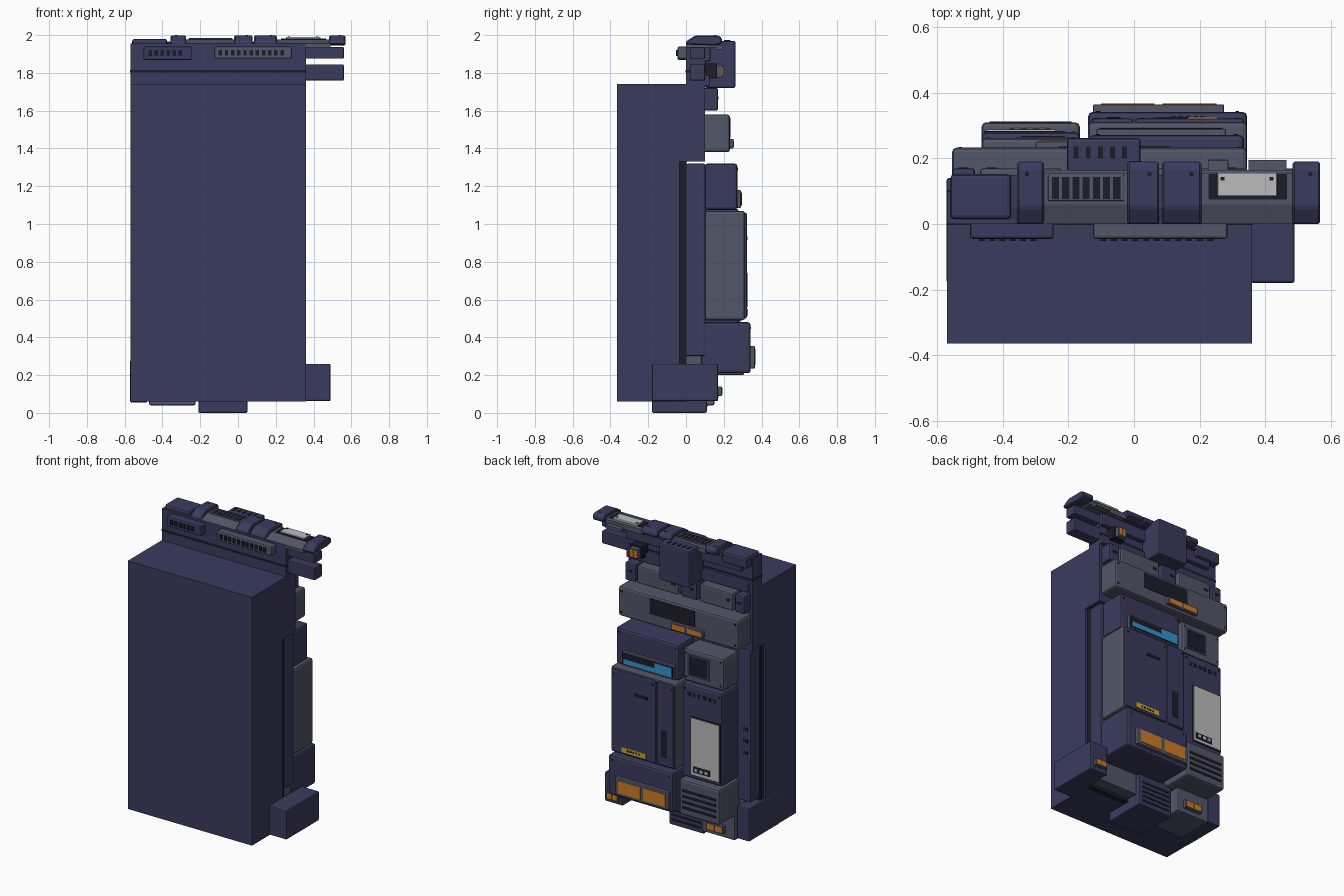
import bpy, bmesh, math
from mathutils import Vector

def material(name, rgb):
    m = bpy.data.materials.new(name)
    m.diffuse_color = (*rgb, 1)
    return m

NAVY = material("navy", (.042, .044, .11))
GREY = material("grey", (.085, .092, .135))
DARK = material("dark", (.012, .012, .022))
ORANGE = material("orange", (.62, .2, .02))
BLUE = material("blue", (.03, .3, .58))
WHITE = material("white", (.5, .5, .5))
YELLOW = material("yellow", (.65, .36, .03))

def finish(name, bm, mat):
    bmesh.ops.recalc_face_normals(bm, faces=bm.faces)
    me = bpy.data.meshes.new(name)
    bm.to_mesh(me)
    bm.free()
    me.materials.append(mat)
    ob = bpy.data.objects.new(name, me)
    bpy.context.collection.objects.link(ob)
    return ob

def box(name, x, y, z, mat=NAVY, bev=0.0):
    bm = bmesh.new()
    bmesh.ops.create_cube(bm, size=1)
    for v in bm.verts:
        v.co = Vector([(a + b) / 2 + c * abs(b - a) for (a, b), c in zip((x, y, z), v.co)])
    if bev:
        bmesh.ops.bevel(bm, geom=bm.edges[:], offset=bev, segments=2, profile=.5, affect='EDGES')
    return finish(name, bm, mat)

def prism(name, x, profile, mat=NAVY, bev=0.006):
    bm = bmesh.new()
    f = bm.faces.new([bm.verts.new((x[0], y, z)) for y, z in profile])
    r = bmesh.ops.extrude_face_region(bm, geom=[f])
    for v in r["geom"]:
        if isinstance(v, bmesh.types.BMVert):
            v.co.x = x[1]
    if bev:
        bmesh.ops.bevel(bm, geom=bm.edges[:], offset=bev, segments=1, affect='EDGES')
    return finish(name, bm, mat)

def row(name, n, x, y, z, mat=DARK, fill=.55):
    step = (x[1] - x[0]) / n
    for i in range(n):
        a = x[0] + step * (i + (1 - fill) / 2)
        box(name, (a, a + step * fill), y, z, mat)

def screws(name, xs, y, zs):
    for x in xs:
        for z in zs:
            box(name, (x - .006, x + .006), (y - .004, y + .002), (z - .006, z + .006), DARK)

def lamps(name, x, y, z):
    # housing with two lit panes on its back face
    box(name + "_housing", x, (y - .05, y), z, GREY, .005)
    m, w, h = (x[0] + x[1]) / 2, x[1] - x[0], z[1] - z[0]
    for a, b in ((x[0] + .06 * w, m - .03 * w), (m + .03 * w, x[1] - .06 * w)):
        box(name + "_pane", (a, b), (y - .01, y + .003), (z[0] + .15 * h, z[1] - .15 * h), ORANGE)

# Main cabinet and back plates
prism("cabinet", (-.57, .36), [(-.365, .06), (-.365, 1.74), (.1, 1.74), (.1, 1.33),
                             (-.035, 1.33), (-.035, .06)], NAVY, 0)
box("core", (-.555, .345), (-.036, .002), (.06, 1.331), DARK)
box("lower_core", (-.5, .34), (0, .08), (.08, .31), GREY)
box("back_plate", (-.555, .35), (0, .103), (.3, 1.32), NAVY, .01)
for z in (.62, .70, .78):
    box("rail_slot", (-.535, -.50), (.1, .105), (z, z + .02), DARK)

# Lower side boxes and base feet
box("right_side_box", (.355, .49), (-.18, .17), (.062, .26), NAVY, .008)
lamps("side_lamp", (.375, .465), .19, (.09, .14))
box("left_side_box", (-.572, -.48), (-.18, .14), (.055, .28), NAVY, .008)
box("base_foot", (-.21, .05), (-.18, .11), (0, .22), NAVY, .008)
for i in range(5):
    box("foot_vent", (-.19, .03), (.1, .113), (.03 + i * .032, .044 + i * .032), DARK)
box("base_lamp_box", (-.47, -.225), (-.1, .15), (.04, .22), GREY, .008)
lamps("base_lamp", (-.40, -.27), .17, (.07, .125))

# Right column: lamp module
R = (-.14, .345)
box("lamp_module", R, (.08, .342), (.21, .48), NAVY, .014)
lamps("main_lamp", (-.125, .275), .365, (.235, .355))
screws("lamp_screw", (-.11, .315), .342, (.45,))

# Right column: door module
box("door_body", R, (.1, .312), (.49, 1.07), GREY, .014)
box("door_large", (.003, .335), (.29, .322), (.5, 1.06), NAVY, .008)
box("door_small", (-.13, -.003), (.29, .322), (.5, 1.06), NAVY, .008)
box("door_handle", (-.085, -.04), (.31, .326), (.56, .74), DARK, .003)
box("door_slot", (.06, .165), (.31, .325), (.915, .935), DARK)
box("door_tag", (.075, .255), (.31, .327), (.515, .55), YELLOW)
row("tag_mark", 5, (.11, .22), (.32, .329), (.527, .539))
screws("door_screw", (.315, .025, -.115), .322, (1.03,))

# Right column: display module
box("display_module", (-.135, .335), (.1, .272), (1.075, 1.32), NAVY, .014)
box("display_frame", (-.115, .28), (.25, .29), (1.085, 1.18), GREY, .005)
box("display_glass", (-.105, .27), (.28, .293), (1.095, 1.17), DARK)
box("display_bar", (-.1, .262), (.28, .296), (1.1, 1.132), BLUE)
box("display_block", (-.1, .03), (.28, .296), (1.1, 1.165), BLUE)
screws("display_screw", (-.11, .31), .272, (1.29,))

# Left column: vent, placard and small screen modules
L = (-.465, -.165)
box("vent_module", L, (.08, .31), (.2, .44), GREY, .014)
for i in range(4):
    box("vent_slot", (-.44, -.19), (.3, .313), (.245 + i * .038, .262 + i * .038), DARK)
box("placard_module", L, (.1, .28), (.45, 1.08), NAVY, .014)
box("placard_frame", (-.457, -.233), (.27, .284), (.475, .872), DARK)
box("placard", (-.45, -.24), (.27, .288), (.482, .865), WHITE)
box("placard_panel", (-.38, -.255), (.28, .291), (.5, .54), DARK)
row("placard_key", 3, (-.375, -.26), (.285, .294), (.51, .53), WHITE)
row("placard_grille", 6, (-.43, -.2), (.27, .283), (1.005, 1.03))
screws("placard_screw", (-.445, -.185), .28, (1.05,))
box("screen_module", L, (.1, .262), (1.09, 1.31), GREY, .014)
box("screen_frame", (-.36, -.195), (.25, .266), (1.13, 1.275), NAVY, .003)
box("screen", (-.345, -.21), (.25, .269), (1.143, 1.262), DARK)
screws("screen_screw", (-.445, -.185), .262, (1.12, 1.28))

# Wide module across both columns
box("wide_module", (-.555, .345), (.09, .233), (1.38, 1.58), GREY, .014)
box("wide_window", (-.23, .11), (.22, .236), (1.455, 1.56), DARK)
lamps("wide_lamp", (-.3, -.06), .252, (1.4, 1.45))
screws("wide_screw", (-.53, .32), .233, (1.41, 1.55))

# Upper small modules
for a, b, m in ((-.06, .25, GREY), (-.47, -.22, GREY), (-.2, -.08, NAVY), (.26, .34, NAVY), (-.555, -.485, NAVY)):
    box("upper_module", (a, b), (.09, .17), (1.6, 1.72), m, .01)
    box("upper_module_slot", (a + .02, a + .05), (.16, .173), (1.66, 1.675), DARK)

# Head beam with seam and projecting bars
box("head_beam", (-.57, .36), (0, .1), (1.735, 1.955))
box("head_seam", (-.571, .361), (-.003, .102), (1.803, 1.815), DARK)
box("upper_bar", (.35, .56), (.02, .1), (1.875, 1.937), NAVY, .005)
box("lower_bar", (.35, .56), (.02, .1), (1.76, 1.845), NAVY, .005)
box("back_bar_upper", (-.5, .36), (.09, .13), (1.86, 1.94), NAVY, .006)
box("back_bar_lower", (-.55, .36), (.09, .125), (1.73, 1.79), NAVY, .006)
lamps("head_lamp", (.225, .288), .195, (1.775, 1.842))
box("head_lamp_base", (.215, .3), (.1, .165), (1.77, 1.85), DARK)

# Front vents
box("front_vent_left", (-.5, -.245), (-.045, .01), (1.868, 1.94), NAVY, .008)
row("front_slot_left", 6, (-.48, -.29), (-.052, -.03), (1.89, 1.92))
box("front_vent_right", (-.125, .285), (-.045, .01), (1.875, 1.94), GREY, .008)
row("front_slot_right", 11, (-.11, .25), (-.052, -.03), (1.892, 1.922))

# Top rail: end box, sloped grey segments and clamps
box("top_end_box", (-.56, -.375), (.015, .152), (1.9, 1.98), NAVY, .012)
seg = [(0, 1.935), (0, 1.955), (.06, 1.978), (.155, 1.978), (.165, 1.968), (.165, 1.935)]
for x in ((-.28, -.015), (.2, .49)):
    prism("rail_segment", x, seg, GREY, 0)
prism("rail_filler", (-.38, .2), [(0, 1.94), (0, 1.95), (.05, 1.965), (.15, 1.965), (.15, 1.94)], NAVY, 0)
clamp = [(0, 1.95), (0, 1.967), (.05, 1.998), (.17, 1.998), (.19, 1.985), (.19, 1.955), (.15, 1.945)]
for x in ((-.357, -.275), (-.02, .077), (.086, .206), (.483, .568)):
    prism("rail_clamp", x, clamp)
    screws_x = x[0] + .03 if x[0] < -.1 else x[1] - .03
    box("clamp_screw", (screws_x - .006, screws_x + .006), (.147, .159), (1.99, 2.0), DARK)
box("top_vent_frame", (-.262, -.03), (.07, .15), (1.97, 1.984), GREY, .004)
row("top_vent_slot", 7, (-.255, -.037), (.077, .143), (1.975, 1.986), DARK, .7)
box("top_plate_base", (.228, .467), (.075, .152), (1.97, 1.982), DARK)
box("top_plate", (.255, .436), (.085, .156), (1.975, 1.99), WHITE, .003)
for x in (.27, .42):
    box("top_plate_screw", (x - .006, x + .006), (.132, .144), (1.98, 1.992), DARK)
box("rail_back_lip", (.35, .465), (.15, .195), (1.925, 1.945), GREY)

# Hanging vent box at the top centre back
box("hanging_box", (-.205, .02), (.1, .262), (1.72, 1.97), NAVY, .01)
row("hanging_box_slot", 5, (-.195, -.01), (.2, .236), (1.96, 1.973), DARK, .4)
